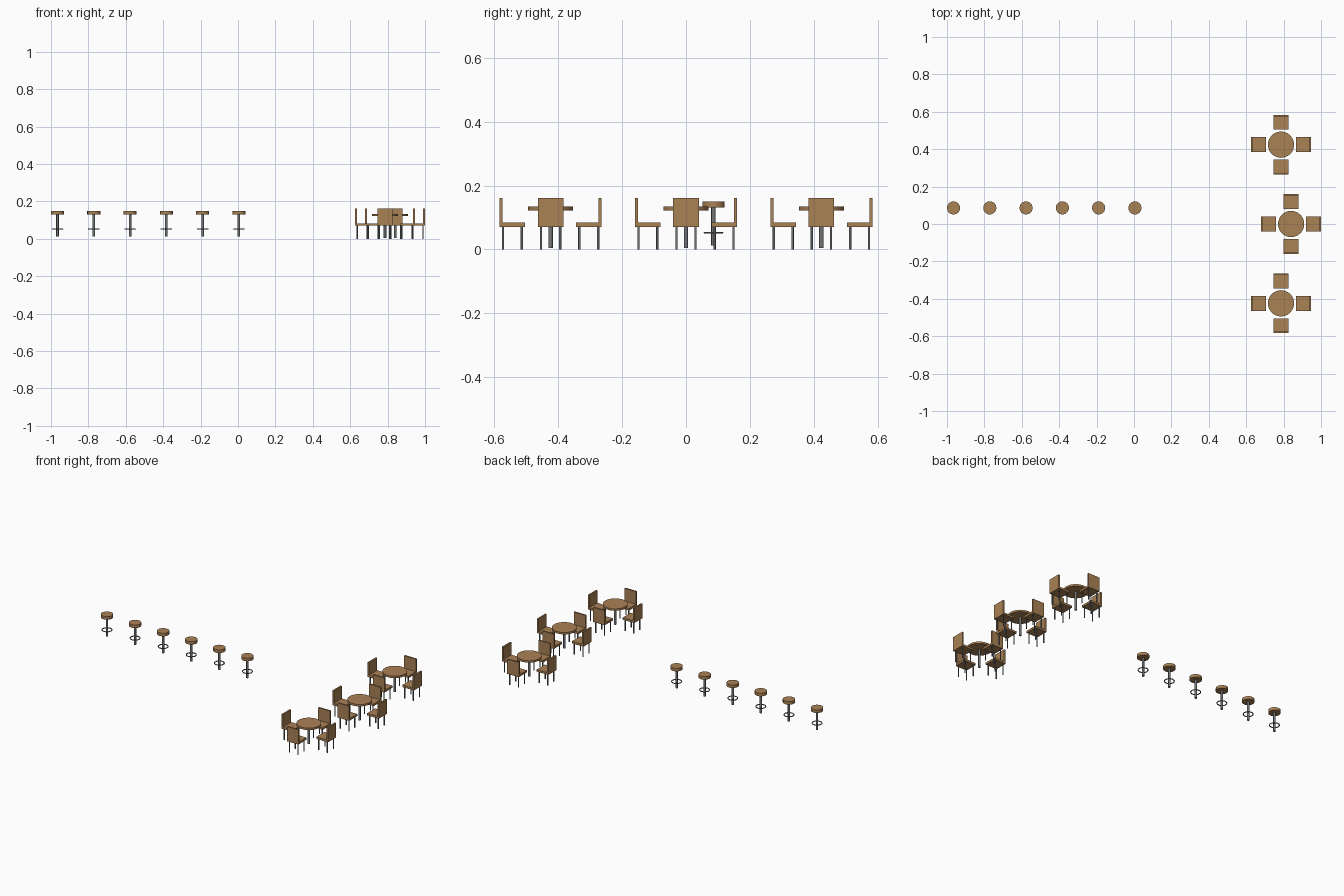
import bpy
from math import pi, radians
from mathutils import Matrix

if "Cube" in bpy.data.objects:
    bpy.data.objects.remove(bpy.data.objects["Cube"])


def material(name, color):
    m = bpy.data.materials.new(name)
    m.diffuse_color = color
    m.use_nodes = True
    m.node_tree.nodes["Principled BSDF"].inputs["Base Color"].default_value = m.diffuse_color
    return m


wood = material("wood", (0.40, 0.22, 0.09, 1))
metal = material("metal", (0.17, 0.18, 0.19, 1))


def finish(name, mat, smooth=False):
    ob = bpy.context.object
    ob.name = name
    ob.data.materials.append(mat)
    if smooth:
        bpy.ops.object.shade_smooth_by_angle(angle=radians(40))
    return ob


def disc(name, x, y, z0, z1, r, mat, sides=32):
    bpy.ops.mesh.primitive_cylinder_add(vertices=sides, radius=r, depth=z1 - z0,
                                        location=(x, y, (z0 + z1) / 2))
    return finish(name, mat, True)


def box(name, centre, size, mat):
    bpy.ops.mesh.primitive_cube_add(size=1)
    ob = finish(name, mat)
    ob.data.transform(Matrix.Translation(centre) @ Matrix.Diagonal((*size, 1)))
    return ob


def stool(x, y):
    disc("stool_seat", x, y, 0.131, 0.15, 0.035, wood)
    disc("stool_post", x, y, 0.012, 0.131, 0.007, metal, 16)
    bpy.ops.mesh.primitive_torus_add(location=(x, y, 0.052), major_radius=0.028,
                                     minor_radius=0.003, major_segments=32,
                                     minor_segments=8)
    finish("stool_footrest", metal, True)


def chair(x, y, angle):
    # built facing a table at the origin, then turned around it
    parts = [box("chair_seat", (0.12, 0, 0.077), (0.08, 0.08, 0.013), wood),
             box("chair_back", (0.155, 0, 0.116), (0.01, 0.08, 0.091), wood)]
    for lx in (0.09, 0.149):
        for ly in (-0.03, 0.03):
            leg = disc("chair_leg", 0, 0, 0, 0.071, 0.0035, metal, 12)
            leg.data.transform(Matrix.Translation((lx, ly, 0)))
            parts.append(leg)
    turn = Matrix.Translation((x, y, 0)) @ Matrix.Rotation(angle, 4, 'Z')
    for p in parts:
        p.matrix_world = turn @ Matrix.Translation(p.location)


def table(x, y):
    disc("table_top", x, y, 0.122, 0.134, 0.07, wood, 48)
    disc("table_post", x, y, 0.005, 0.122, 0.007, metal, 16)
    for i in range(4):
        chair(x, y, i * pi / 2)


# row of bar stools
for i in range(6):
    stool(-0.965 + 0.194 * i, 0.086)

# three dining sets
for x, y in ((0.786, 0.424), (0.84, 0), (0.786, -0.424)):
    table(x, y)
